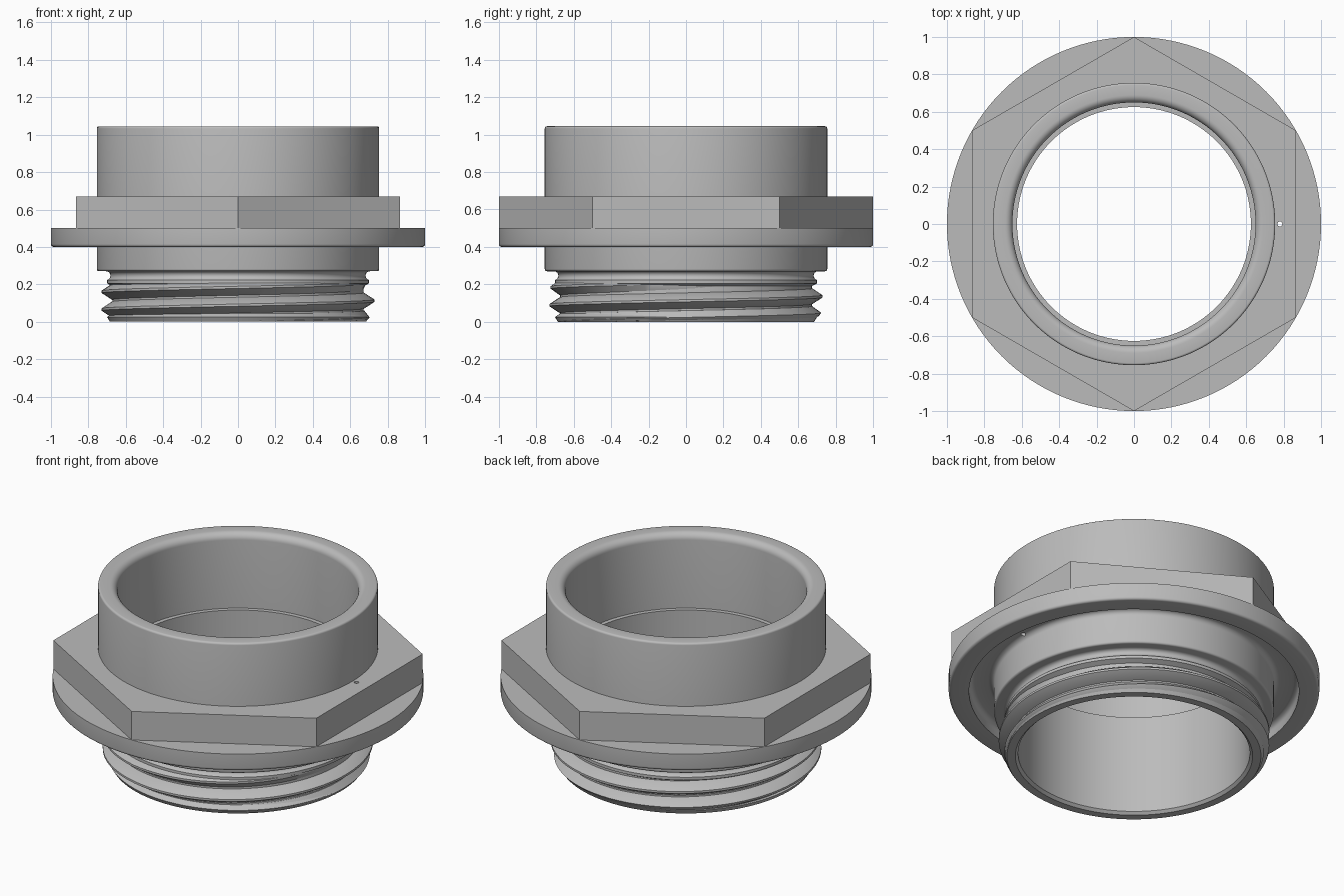
import bpy, bmesh, math
from math import pi, sin, cos

cube = bpy.data.objects.get("Cube")
if cube:
    bpy.data.objects.remove(cube, do_unlink=True)

metal = bpy.data.materials.new("grey_metal")
metal.use_nodes = True
GREY = (0.5, 0.5, 0.5, 1)
metal.diffuse_color = GREY
metal.node_tree.nodes["Principled BSDF"].inputs["Base Color"].default_value = GREY
SEGS = 128


def finish(bm, name):
    bmesh.ops.recalc_face_normals(bm, faces=bm.faces)
    mesh = bpy.data.meshes.new(name)
    bm.to_mesh(mesh)
    bm.free()
    mesh.materials.append(metal)
    obj = bpy.data.objects.new(name, mesh)
    bpy.context.collection.objects.link(obj)
    return obj


def activate(obj):
    bpy.ops.object.select_all(action="DESELECT")
    obj.select_set(True)
    bpy.context.view_layer.objects.active = obj


def bridge(bm, rings, closed):
    """Join rings of equal length with quads."""
    n = len(rings[0])
    for a, b in zip(rings, rings[1:] + rings[:1] if closed else rings[1:]):
        for i in range(n):
            j = (i + 1) % n
            bm.faces.new((a[i], a[j], b[j], b[i]))


def lathe(name, profile):
    """Revolve a closed (radius, z) outline around the z axis."""
    bm = bmesh.new()
    rings = []
    for k in range(SEGS):
        t = 2 * pi * k / SEGS
        rings.append([bm.verts.new((r * cos(t), r * sin(t), z)) for r, z in profile])
    bridge(bm, rings, True)
    return finish(bm, name)


def prism(name, sides, radius, z0, z1, start=0.0, x=0.0):
    bm = bmesh.new()
    rings = [[bm.verts.new((x + radius * cos(start + 2 * pi * k / sides),
                            radius * sin(start + 2 * pi * k / sides), z))
              for k in range(sides)] for z in (z0, z1)]
    bridge(bm, rings, False)
    for ring in rings:
        bm.faces.new(ring)
    return finish(bm, name)


def arc(r, z, radius, a0, a1, steps=6):
    """Points of a fillet around the centre (r, z), angles in degrees."""
    return [(r + radius * cos(math.radians(a0 + (a1 - a0) * i / steps)),
             z + radius * sin(math.radians(a0 + (a1 - a0) * i / steps)))
            for i in range(steps + 1)]


def cut(obj, cutter):
    activate(obj)
    mod = obj.modifiers.new("cut", "BOOLEAN")
    mod.operation = "DIFFERENCE"
    mod.solver = "EXACT"
    mod.object = cutter
    bpy.ops.object.modifier_apply(modifier=mod.name)


# Main body: threaded neck, collar, recessed flange, upper sleeve and stepped bore
profile = [(0.64, 0), (0.685, 0), (0.70, 0.025), (0.672, 0.045), (0.672, 0.19), (0.70, 0.205)]
profile += [(0.70, 0.222)]
profile += arc(0.705, 0.247, 0.023, 240, 90)
profile += arc(0.743, 0.282, 0.012, -90, 0, 4)
profile += arc(0.785, 0.44, 0.03, 180, 90)
profile += arc(0.86, 0.44, 0.03, 90, 0)
profile += [(0.89, 0.4)]
profile += arc(0.985, 0.415, 0.015, -90, 0, 4)
profile += [(1.0, 0.5), (0.755, 0.5)]
profile += arc(0.743, 1.033, 0.012, 0, 90, 4)
profile += arc(0.69, 1.005, 0.04, 90, 180, 8)
profile += [(0.65, 0.6), (0.625, 0.6), (0.625, 0.015)]
body = lathe("fitting_body", profile)

# Hexagonal wrench section around the sleeve
hexagon = prism("hex_wrench_section", 6, 1.0, 0.498, 0.67, pi / 2)
core = prism("core_cutter", SEGS, 0.72, 0.3, 0.9)
cut(hexagon, core)

# Small vent hole through the hexagon into the flange recess
vent = prism("vent_cutter", 16, 0.013, 0.43, 0.75, 0, 0.78)
cut(hexagon, vent)
cut(body, vent)
for cutter in (core, vent):
    cutter.hide_render = True
    bpy.data.objects.remove(cutter, do_unlink=True)

# Helical thread ridge, fading out at both ends
PITCH, TURNS = 0.095, 2.6
bm = bmesh.new()
rings = []
steps = int(TURNS * 96)
for i in range(steps + 1):
    turn = i / 96
    t = pi + 2 * pi * turn
    fade = min(1, turn * 2 + 0.02, (TURNS - turn) * 2.5 + 0.02)
    mid = -0.03 + PITCH * turn
    ring = []
    for r, dz in ((0.65, -0.045), (0.675, -0.042), (0.73, -0.006),
                  (0.73, 0.006), (0.675, 0.042), (0.65, 0.045)):
        z = max(0.001, mid + dz)
        r = min(0.665 + (r - 0.665) * fade, 0.685 + 0.8 * z)
        ring.append(bm.verts.new((r * cos(t), r * sin(t), z)))
    rings.append(ring)
bridge(bm, rings, False)
bm.faces.new(rings[0])
bm.faces.new(rings[-1])
thread = finish(bm, "screw_thread")

for obj in (body, hexagon, thread):
    activate(obj)
    bpy.ops.object.shade_smooth_by_angle(angle=math.radians(30))
